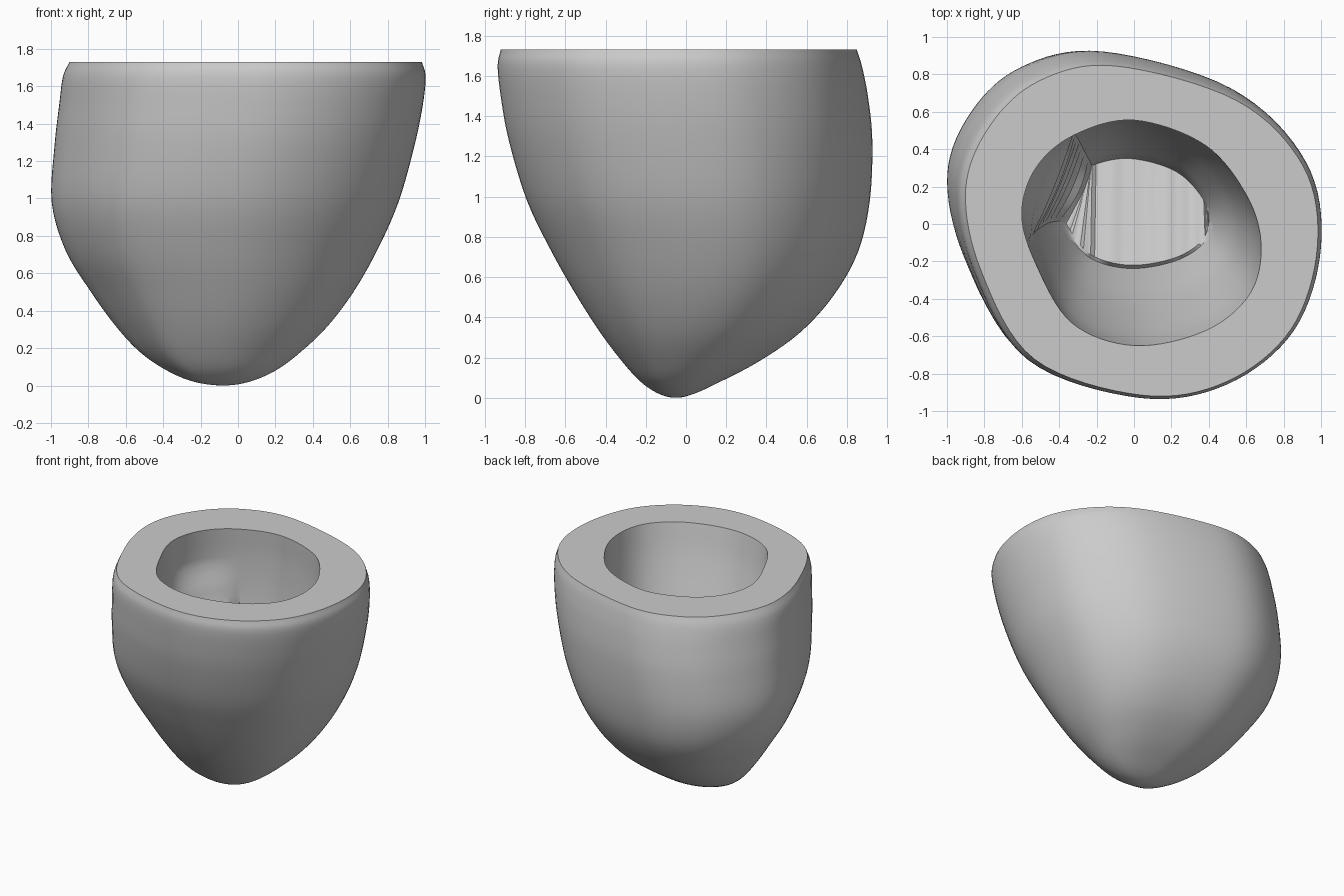
import bpy
import bmesh
import math
import random
from mathutils import Vector

random.seed(4)
SIDES = 96          # vertices around each ring
STEPS = 5           # rings between two listed levels

if "Cube" in bpy.data.objects:
    bpy.data.objects.remove(bpy.data.objects["Cube"], do_unlink=True)


def spline(a, b, c, d, t):
    """Smooth curve from b to c through four neighbouring points."""
    return 0.5 * (2 * b + (c - a) * t + (2 * a - 5 * b + 4 * c - d) * t * t
                  + (3 * b - a - 3 * c + d) * t ** 3)


def closed_outline(points):
    """Sample a smooth closed outline through unit-square points."""
    pts = [Vector(p) for p in points]
    count = len(pts)
    samples = []
    for k in range(SIDES):
        pos = k * count / SIDES
        i = int(pos)
        near = [pts[(i + o) % count] for o in (-1, 0, 1, 2)]
        samples.append(spline(*near, pos - i))
    return samples


def smooth_levels(levels, before=None):
    """Refine a list of (z, left, right, front, back) extents."""
    rows = [Vector(r) for r in levels]
    start = Vector(before) if before else 2 * rows[0] - rows[1]
    padded = [start] + rows + [2 * rows[-1] - rows[-2]]
    out = []
    for i in range(len(rows) - 1):
        out += [spline(*padded[i:i + 4], s / STEPS) for s in range(STEPS)]
    return out + [rows[-1]]


def ring_points(outline, level):
    """Stretch an outline to the extents of one level."""
    z, x0, x1, y0, y1 = level
    return [Vector(((x0 + x1) / 2 + p.x * (x1 - x0) / 2,
                    (y0 + y1) / 2 + p.y * (y1 - y0) / 2, z)) for p in outline]


def bridge(bm, low, high):
    for k in range(SIDES):
        n = (k + 1) % SIDES
        bm.faces.new((low[k], low[n], high[n], high[k]))


# Outer wall: lopsided outline and its extents from the tip up
outer_outline = closed_outline([
    (1, -.1), (.92, .39), (.54, .79), (-.15, 1), (-.58, .91), (-.86, .64),
    (-1, .25), (-.91, -.25), (-.61, -.78), (0, -1), (.48, -.92), (.85, -.6)])
outer_levels = smooth_levels([
    (0, -.08, -.08, -.05, -.05),
    (.02, -.235, .06, -.135, .04),
    (.08, -.38, .2, -.225, .17),
    (.18, -.525, .335, -.315, .36),
    (.32, -.655, .48, -.42, .56),
    (.5, -.785, .615, -.535, .725),
    (.72, -.92, .74, -.66, .85),
    (.98, -.995, .855, -.785, .91),
    (1.28, -.98, .94, -.875, .922),
    (1.5, -.955, .985, -.915, .9),
    (1.65, -.935, 1, -.93, .87),
    (1.73, -.9, .98, -.915, .845)],
    before=(.02, .06, -.235, .04, -.135))

# Hollow: rounder outline narrowing to a capped floor
hollow_outline = closed_outline([
    (1, -.12), (.88, .33), (.53, .78), (-.06, 1), (-.56, .87), (-.88, .58),
    (-1, .17), (-.88, -.28), (-.58, -.8), (-.06, -1), (.53, -.87), (.9, -.55)])
hollow_levels = smooth_levels([
    (1.73, -.6, .68, -.65, .555),
    (1.5, -.605, .65, -.6, .565),
    (1.2, -.59, .6, -.51, .555),
    (.9, -.54, .54, -.41, .52),
    (.65, -.48, .47, -.31, .45),
    (.43, -.4, .4, -.22, .35)])

hollow = [ring_points(hollow_outline, lv) for lv in hollow_levels]

# Slope and roughen the floor
for p in hollow[-1]:
    p.z += random.uniform(-.012, .012) - .25 * (p.y - .07)

# Pleated patch: strips stretched straight across the right rear of the hollow
pleat_start = STEPS + 1
first, last = SIDES // 3, SIDES * 9 // 16
for r in range(pleat_start, len(hollow)):
    ring = hollow[r]
    a, b = ring[first].copy(), ring[last].copy()
    inward = Vector((a.y - b.y, b.x - a.x, 0)).normalized()
    blend = min(1, (r - pleat_start) / STEPS)
    depth = random.uniform(.01, .03) * (1 if r % 2 else -1) * blend
    for k in range(first + 1, last):
        s = (k - first) / (last - first)
        chord = a.lerp(b, s) + inward * depth * math.sin(math.pi * s)
        ring[k] = ring[k].lerp(chord, blend)

# Join the outer wall, flat rim and hollow as one shell
bm = bmesh.new()
rings = [ring_points(outer_outline, lv) for lv in outer_levels] + hollow
vert_rings = [[bm.verts.new(p) for p in ring] for ring in rings]
for low, high in zip(vert_rings, vert_rings[1:]):
    bridge(bm, low, high)

# Floor of long strips running front to back
floor, mid = vert_rings[-1], SIDES // 2
for j in range(mid):
    a, b = floor[(mid + j) % SIDES], floor[(mid + j + 1) % SIDES]
    c, d = floor[mid - j - 1], floor[mid - j]
    corners = list(dict.fromkeys((a, b, c, d)))
    bm.faces.new(corners)

bmesh.ops.remove_doubles(bm, verts=bm.verts[:], dist=.0005)
bmesh.ops.recalc_face_normals(bm, faces=bm.faces[:])
mesh = bpy.data.meshes.new("hollow_rounded_cup")
bm.to_mesh(mesh)
bm.free()

cup = bpy.data.objects.new("hollow_rounded_cup", mesh)
bpy.context.collection.objects.link(cup)

# Plain grey material
grey = bpy.data.materials.new("plain_grey")
grey.use_nodes = True
colour = (.6, .6, .6, 1)
grey.diffuse_color = colour
grey.node_tree.nodes["Principled BSDF"].inputs["Base Color"].default_value = colour
mesh.materials.append(grey)

bpy.ops.object.select_all(action="DESELECT")
cup.select_set(True)
bpy.context.view_layer.objects.active = cup
bpy.ops.object.shade_smooth_by_angle(angle=math.radians(35))
